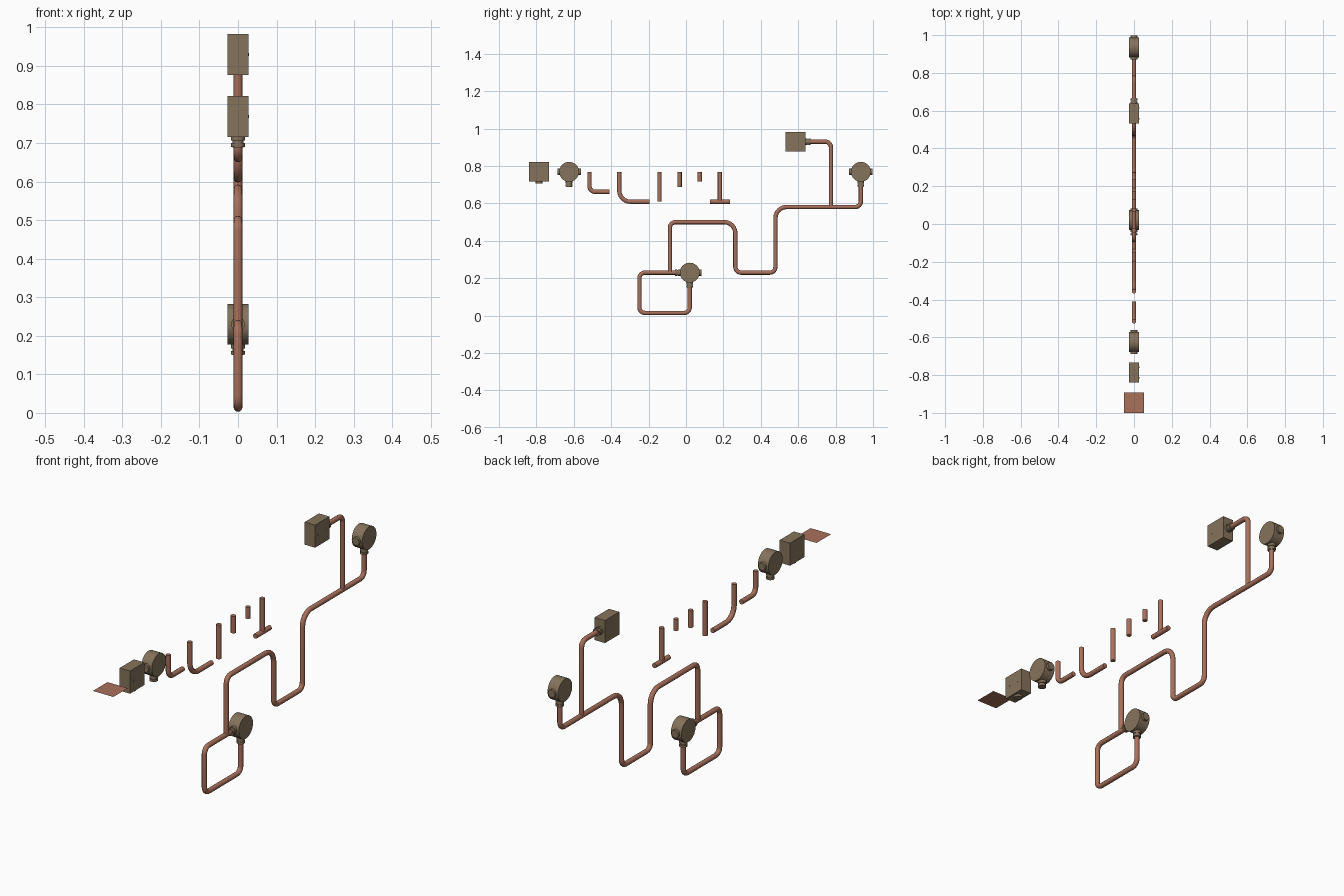
import bpy, math
from mathutils import Vector

if "Cube" in bpy.data.objects:
    bpy.data.objects.remove(bpy.data.objects["Cube"])

R = 0.0115  # pipe radius


def material(name, rgb):
    m = bpy.data.materials.new(name)
    m.diffuse_color = (*rgb, 1)
    m.use_nodes = True
    m.node_tree.nodes["Principled BSDF"].inputs["Base Color"].default_value = m.diffuse_color
    return m


COPPER = material("copper", (0.40, 0.165, 0.105))
BRASS = material("dull_bronze", (0.235, 0.172, 0.105))


def smooth(ob):
    bpy.ops.object.select_all(action='DESELECT')
    ob.select_set(True)
    bpy.context.view_layer.objects.active = ob
    bpy.ops.object.shade_smooth_by_angle(angle=math.radians(35))


def pipe(name, pts, radii=0.03):
    """Round pipe through (y, z) corners; radii is one bend radius or one per inner corner."""
    n = len(pts) - 2
    if not isinstance(radii, (list, tuple)):
        radii = [radii] * n
    P = [Vector((0, y, z)) for y, z in pts]
    path = [P[0]]
    for i in range(n):
        a, b, c = P[i:i + 3]
        u, v, r = (a - b).normalized(), (c - b).normalized(), radii[i]
        centre = b + (u + v) * r
        for k in range(7):
            t = math.pi / 2 * k / 6
            path.append(centre - v * r * math.cos(t) - u * r * math.sin(t))
    path.append(P[-1])
    cu = bpy.data.curves.new(name, 'CURVE')
    cu.dimensions = '3D'
    cu.bevel_depth = R
    cu.bevel_resolution = 4
    cu.use_fill_caps = True
    sp = cu.splines.new('POLY')
    sp.points.add(len(path) - 1)
    for p, co in zip(sp.points, path):
        p.co = (*co, 1)
    tmp = bpy.data.objects.new(name + "_curve", cu)
    bpy.context.collection.objects.link(tmp)
    bpy.context.view_layer.update()
    me = bpy.data.meshes.new_from_object(tmp.evaluated_get(bpy.context.evaluated_depsgraph_get()))
    bpy.data.objects.remove(tmp)
    me.name = name
    me.materials.clear()
    me.materials.append(COPPER)
    ob = bpy.data.objects.new(name, me)
    bpy.context.collection.objects.link(ob)
    smooth(ob)


def cylinder(name, start, end, r, sides=24):
    a, b = Vector(start), Vector(end)
    bpy.ops.mesh.primitive_cylinder_add(vertices=sides, radius=r, depth=(b - a).length, location=(a + b) / 2)
    ob = bpy.context.object
    ob.rotation_euler = (b - a).to_track_quat('Z', 'Y').to_euler()
    ob.name = name
    ob.data.materials.append(BRASS)
    smooth(ob)


def fitting(name, y, z, dy, dz, full):
    """Connector on a housing whose wall is 0.053 from its centre."""
    def at(d):
        return (0, y + dy * d, z + dz * d)
    cylinder(name + "_collar", at(0.045), at(0.063), 0.018)
    if full:
        cylinder(name + "_neck", at(0.060), at(0.080), 0.0145)
        cylinder(name + "_ring", at(0.069), at(0.079), 0.018)


def round_box(name, y, z, left_full=False):
    cylinder(name, (-0.027, y, z), (0.027, y, z), 0.053, 32)
    fitting(name + "_bottom", y, z, 0, -1, True)
    fitting(name + "_left", y, z, -1, 0, left_full)
    fitting(name + "_right", y, z, 1, 0, False)


def square_box(name, y, z, dy, dz, full):
    bpy.ops.mesh.primitive_cube_add(size=1, location=(0, y, z))
    ob = bpy.context.object
    ob.name = name
    ob.scale = (0.054, 0.106, 0.106)
    ob.data.materials.append(BRASS)
    fitting(name + "_outlet", y, z, dy, dz, full)
    # lid screws
    for s in (-1, 1):
        cylinder(name + "_screw", (0.026, y + s * 0.028, z), (0.028, y + s * 0.028, z), 0.004, 10)


# Sample row: flat plate, boxes and single pipe pieces
bpy.ops.mesh.primitive_plane_add(size=1, location=(0, -0.946, 0.769))
plate = bpy.context.object
plate.name = "flat_plate"
plate.scale = (0.106, 0.108, 1)
plate.data.materials.append(COPPER)
square_box("sample_square_box", -0.786, 0.769, 0, -1, False)
round_box("sample_round_box", -0.625, 0.769)
TOP = 0.769
pipe("small_elbow", [(-0.516, TOP), (-0.516, 0.662), (-0.41, 0.662)], 0.03)
pipe("large_elbow", [(-0.357, TOP), (-0.357, 0.609), (-0.196, 0.609)], 0.06)
pipe("long_straight", [(-0.142, TOP), (-0.142, 0.609)])
pipe("medium_straight", [(-0.034, TOP), (-0.034, 0.689)])
pipe("short_straight", [(0.074, TOP), (0.074, 0.716)])
pipe("tee_stem", [(0.181, TOP), (0.181, 0.609)])
pipe("tee_bar", [(0.128, 0.609), (0.235, 0.609)])

# Assembled run: lower loop around the round box
round_box("lower_round_box", 0.02, 0.23, True)
pipe("lower_loop", [(0.02, 0.17), (0.02, 0.0145), (-0.249, 0.0145), (-0.249, 0.23), (-0.04, 0.23)], 0.03)

# Main run up to the upper round box
pipe("main_run", [(-0.086, 0.23), (-0.086, 0.50), (0.264, 0.50), (0.264, 0.23), (0.478, 0.23),
                  (0.478, 0.581), (0.935, 0.581), (0.935, 0.71)],
     [0.03, 0.06, 0.03, 0.03, 0.06, 0.03])
round_box("upper_round_box", 0.935, 0.769)

# Branch to the upper square box
pipe("upper_branch", [(0.775, 0.581), (0.775, 0.93), (0.645, 0.93)], 0.03)
square_box("upper_square_box", 0.586, 0.93, 1, 0, True)
